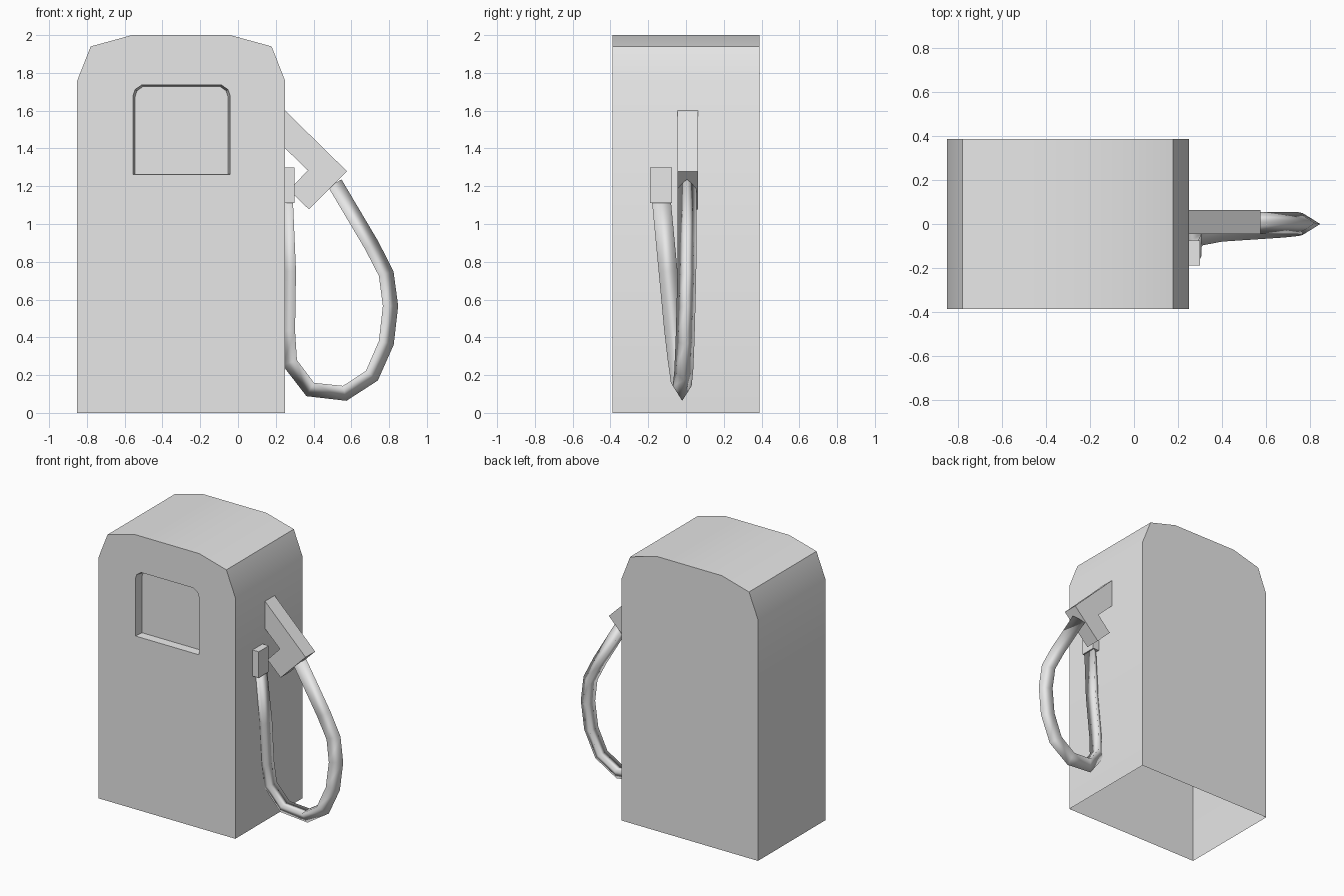
import bpy, bmesh, math
from mathutils import Vector

cube = bpy.data.objects.get("Cube")
if cube:
    bpy.data.objects.remove(cube, do_unlink=True)

grey = bpy.data.materials.new("plain_grey")
grey.use_nodes = True
COLOUR = (0.8, 0.8, 0.8, 1)
grey.diffuse_color = COLOUR
grey.node_tree.nodes["Principled BSDF"].inputs["Base Color"].default_value = COLOUR


def finish(bm, name, angle):
    """Turn a bmesh into a shaded object."""
    bmesh.ops.recalc_face_normals(bm, faces=bm.faces)
    mesh = bpy.data.meshes.new(name)
    bm.to_mesh(mesh)
    bm.free()
    mesh.materials.append(grey)
    obj = bpy.data.objects.new(name, mesh)
    bpy.context.collection.objects.link(obj)
    bpy.ops.object.select_all(action='DESELECT')
    obj.select_set(True)
    bpy.context.view_layer.objects.active = obj
    bpy.ops.object.shade_smooth_by_angle(angle=math.radians(angle))
    return obj


def ring(bm, outline, y):
    return [bm.verts.new((x, y, z)) for x, z in outline]


def loft(bm, a, b, skip=()):
    """Join two equal rings with quads, leaving out the sides in skip."""
    n = len(a)
    for i in range(n):
        if i not in skip:
            bm.faces.new((a[i], a[(i + 1) % n], b[(i + 1) % n], b[i]))


def prism(name, outline, y0, y1):
    bm = bmesh.new()
    a, b = ring(bm, outline, y0), ring(bm, outline, y1)
    loft(bm, a, b)
    bm.faces.new(a)
    bm.faces.new(b)
    return finish(bm, name, 30)


def mirrored(half, centre):
    """Symmetric outline from the right half, listed from bottom to top."""
    return ([(centre + x, z) for x, z in half]
            + [(centre - x, z) for x, z in reversed(half)])


# Cabinet: open underneath, with a recessed window in the front
FRONT, BACK = -0.388, 0.388
body = mirrored([(0.551, 0), (0.551, 1.757), (0.479, 1.94), (0.26, 2)], -0.301)
window = mirrored([(0.257, 1.262), (0.257, 1.68), (0.246, 1.712), (0.21, 1.737)], -0.299)
pane = mirrored([(0.245, 1.266), (0.245, 1.676), (0.236, 1.705), (0.205, 1.727)], -0.299)
bm = bmesh.new()
front, back = ring(bm, body, FRONT), ring(bm, body, BACK)
rim, floor = ring(bm, window, FRONT), ring(bm, pane, FRONT + 0.06)
loft(bm, front, back, skip=(len(body) - 1,))
bm.faces.new(back)
loft(bm, rim, floor)
bm.faces.new(floor)
# Front panel: one half-ring face on each side of the window
n, h = len(body), len(body) // 2
bm.faces.new(front[:h] + rim[:h][::-1])
bm.faces.new(front[h:] + rim[h:][::-1])
bm.faces.new((front[h - 1], front[h], rim[h], rim[h - 1]))
bm.faces.new((front[n - 1], front[0], rim[0], rim[n - 1]))
finish(bm, "cabinet", 30)

# Nozzle hooked into the cabinet side
prism("nozzle", [(0.25, 1.60), (0.577, 1.279), (0.376, 1.077), (0.27, 1.18),
                 (0.37, 1.284), (0.25, 1.40)], -0.046, 0.064)

# Hose socket on the cabinet side
prism("hose_socket", [(0.25, 1.11), (0.30, 1.11), (0.30, 1.30), (0.25, 1.30)], -0.19, -0.075)

# Hose: three-sided tube, flat side inwards and ridge outwards
path = [Vector(p) for p in (
    (0.478, 0.005, 1.195), (0.672, 0.005, 0.868), (0.746, 0.004, 0.725),
    (0.767, 0.0, 0.566), (0.746, -0.005, 0.381), (0.677, -0.012, 0.222),
    (0.556, -0.02, 0.143), (0.402, -0.03, 0.159), (0.312, -0.047, 0.28),
    (0.302, -0.065, 0.434), (0.307, -0.095, 0.751), (0.291, -0.13, 1.12))]
bm = bmesh.new()
rings = []
for i, p in enumerate(path):
    t = path[min(i + 1, len(path) - 1)] - path[max(i - 1, 0)]
    out = Vector((-t.z, 0, t.x)).normalized() * 0.081
    side = Vector((0, 0.05, 0))
    rings.append([bm.verts.new(q) for q in (p + side, p + out, p - side)])
for a, b in zip(rings, rings[1:]):
    loft(bm, a, b)
bm.faces.new(rings[0])
bm.faces.new(rings[-1])
finish(bm, "hose", 180)
